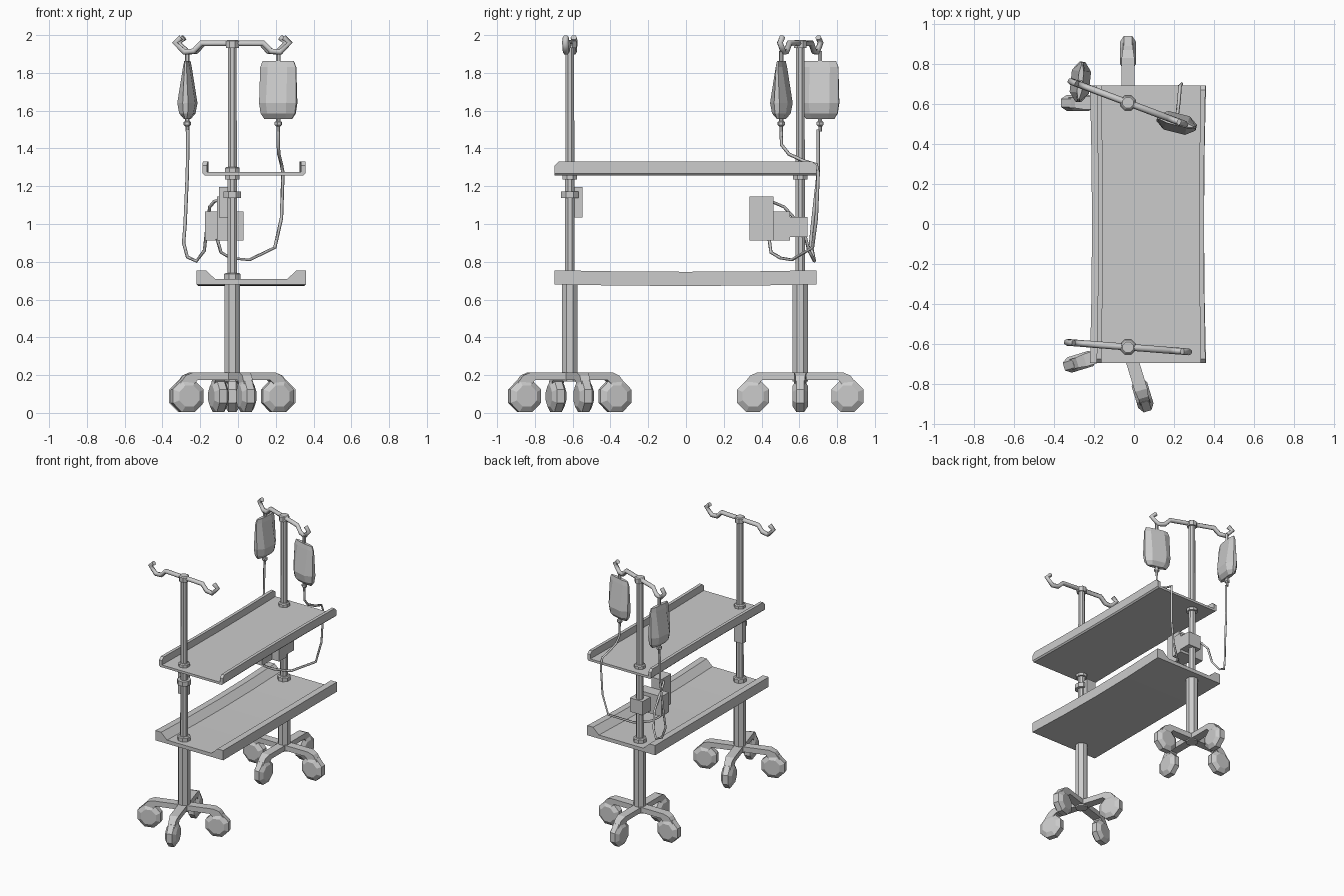
import bpy, bmesh, math
from mathutils import Matrix, Vector

if "Cube" in bpy.data.objects:
    bpy.data.objects.remove(bpy.data.objects["Cube"])

PX, REAR, FRONT = -0.03, 0.605, -0.615


def loft(name, rings, mat=Matrix()):
    """Skin a list of equal-length point rings, capped at both ends."""
    bm = bmesh.new()
    vs = [[bm.verts.new(mat @ Vector(p)) for p in r] for r in rings]
    n = len(rings[0])
    for a, b in zip(vs, vs[1:]):
        for i in range(n):
            j = (i + 1) % n
            bm.faces.new((a[i], a[j], b[j], b[i]))
    bm.faces.new(vs[0])
    bm.faces.new(vs[-1])
    bmesh.ops.recalc_face_normals(bm, faces=bm.faces)
    me = bpy.data.meshes.new(name)
    bm.to_mesh(me)
    bm.free()
    ob = bpy.data.objects.new(name, me)
    bpy.context.collection.objects.link(ob)
    return ob


def turned(name, levels, mat=Matrix(), n=8):
    """Faceted turned part from (radius, height) levels."""
    ang = [2 * math.pi * (i + 0.5) / n for i in range(n)]
    return loft(name, [[(r * math.cos(a), r * math.sin(a), z) for a in ang]
                       for r, z in levels], mat)


def box(name, x0, x1, y0, y1, z0, z1):
    return loft(name, [[(x0, y0, z), (x1, y0, z), (x1, y1, z), (x0, y1, z)]
                       for z in (z0, z1)])


def tube(name, pts, r, res=0, mat=Matrix()):
    cu = bpy.data.curves.new(name, 'CURVE')
    cu.dimensions = '3D'
    cu.bevel_depth, cu.bevel_resolution, cu.use_fill_caps = r, res, True
    sp = cu.splines.new('POLY')
    sp.points.add(len(pts) - 1)
    for q, p in zip(sp.points, pts):
        q.co = (*(mat @ Vector(p)), 1)
    ob = bpy.data.objects.new(name, cu)
    bpy.context.collection.objects.link(ob)
    bpy.context.view_layer.objects.active = ob
    ob.select_set(True)
    bpy.ops.object.convert(target='MESH')
    bpy.context.object.select_set(False)


LEG = [(0, .175), (0, .215), (.225, .215), (.265, .198), (.298, .155),
       (.275, .105), (.24, .095), (.228, .145), (.2, .175)]
HOOK = [(.165, 1.957), (.205, 1.915), (.255, 1.91), (.305, 1.96), (.272, 1.987)]


def stand(tag, y, base_angle, bar_angle):
    at = Matrix.Translation((PX, y, 0))
    # pole sections, collars and top hub
    turned(tag + "_lower_pole", [(.045, .165), (.045, .72)], at)
    turned(tag + "_upper_pole", [(.028, .7), (.024, 1.96)], at)
    for nm, r, z0, z1 in (("lower_collar", .047, .695, .74), ("under_collar", .041, 1.235, 1.262),
                          ("upper_collar", .041, 1.275, 1.303), ("hub", .037, 1.933, 1.975)):
        turned(f"{tag}_{nm}", [(r, z0), (r, z1 - .006), (r - .008, z1)], at)
    # four legs with casters
    for k in range(4):
        m = at @ Matrix.Rotation(math.radians(base_angle + 90 * k), 4, 'Z')
        loft(f"{tag}_leg_{k}", [[(u, s * (.026 if u > .25 else .032), z) for u, z in LEG]
                                for s in (-1, 1)], m)
        w = m @ Matrix.Translation((.25, 0, .0885)) @ Matrix.Rotation(math.pi / 2, 4, 'X')
        turned(f"{tag}_wheel_{k}", [(.06, -.04), (.092, -.02), (.092, .02), (.06, .04)], w)
    # hanger bar with upturned hooks
    m = at @ Matrix.Rotation(math.radians(bar_angle), 4, 'Z')
    pts = [(-u, 0, z) for u, z in reversed(HOOK)] + [(u, 0, z) for u, z in HOOK]
    tube(tag + "_hanger", pts, .017, 1, m)


stand("rear", REAR, 0, -20.6)
stand("front", FRONT, 17, -4.5)


# trays: one cross-section swept along y, slightly pinched and sagging mid-way
def tray(name, prof, sag, pinch, chamfer):
    zmin, zmax = min(p[1] for p in prof), max(p[1] for p in prof)
    cx = sum(p[0] for p in prof) / len(prof)
    rings = []
    for t in (-1, -.97, -.5, 0, .5, .97, 1):
        c = 1 - t * t
        rings.append([(cx + (x - cx) * (1 - pinch * c), t * .693 - .002,
                       z - sag * c - (chamfer if abs(t) == 1 and z == zmax else 0))
                      for x, z in prof])
    loft(name, rings)


def mirrored(half, cx):
    return [(cx - d, z) for d, z in half] + [(cx + d, z) for d, z in reversed(half)]


tray("upper_tray", mirrored([(.262, 1.258), (.272, 1.268), (.272, 1.33), (.248, 1.33),
                             (.248, 1.276)], .085)[0:5] +
     mirrored([(.262, 1.258), (.272, 1.268), (.272, 1.33), (.248, 1.33), (.248, 1.276)], .085)[5:],
     0, .03, .02)
tray("lower_tray", mirrored([(.29, .68), (.29, .755), (.24, .755), (.19, .708)], .07),
     .008, .035, 0)

# drip bags with loop, neck and cap
BAG = [(1.862, .085, .012), (1.83, .097, .018), (1.64, .101, .048), (1.585, .093, .038),
       (1.556, .075, .014)]
for tag, x, y, a in (("left", -.268, .71, 84), ("right", .213, .505, -14)):
    m = Matrix.Translation((x, y, 0)) @ Matrix.Rotation(math.radians(a), 4, 'Z')
    loft(tag + "_bag", [[(-w, -.3 * d, z), (-.55 * w, -d, z), (.55 * w, -d, z), (w, -.3 * d, z),
                         (w, .3 * d, z), (.55 * w, d, z), (-.55 * w, d, z), (-w, .3 * d, z)]
                        for z, w, d in BAG], m)
    turned(tag + "_bag_loop", [(.012, 1.85), (.012, 1.915)], m, 6)
    turned(tag + "_bag_neck", [(.012, 1.565), (.012, 1.545), (.02, 1.54), (.02, 1.525),
                               (.01, 1.515), (.01, 1.49)], m, 6)

# drip lines running down to the pump
tube("left_drip_line", [(-.265, .70, 1.5), (-.268, .70, 1.27), (-.28, .67, 1.0),
                        (-.288, .66, .9), (-.268, .675, .825), (-.22, .68, .803),
                        (-.178, .65, .86), (-.165, .62, .98), (-.15, .52, 1.09),
                        (-.125, .45, 1.12), (-.09, .42, 1.13)], .009)
tube("right_drip_line", [(.213, .505, 1.5), (.213, .505, 1.42), (.216, .545, 1.37),
                         (.225, .62, 1.335), (.23, .69, 1.315), (.238, .70, 1.27),
                         (.23, .69, 1.03), (.195, .67, .875), (.06, .56, .81),
                         (-.04, .5, .82), (-.09, .45, .85), (-.11, .44, .92)], .009)

# pump on the rear pole
box("pump_head", -.11, -.03, .337, .462, .912, 1.145)
box("pump_body", -.175, .03, .46, .55, .912, 1.065)
box("pump_clamp", -.08, .03, .545, .642, .932, 1.038)

# controller plate and clamp on the front pole
box("controller_plate", -.1, -.025, -.592, -.547, 1.035, 1.196)
turned("controller_clamp", [(.05, 1.137), (.05, 1.172)], Matrix.Translation((PX, FRONT, 0)))
